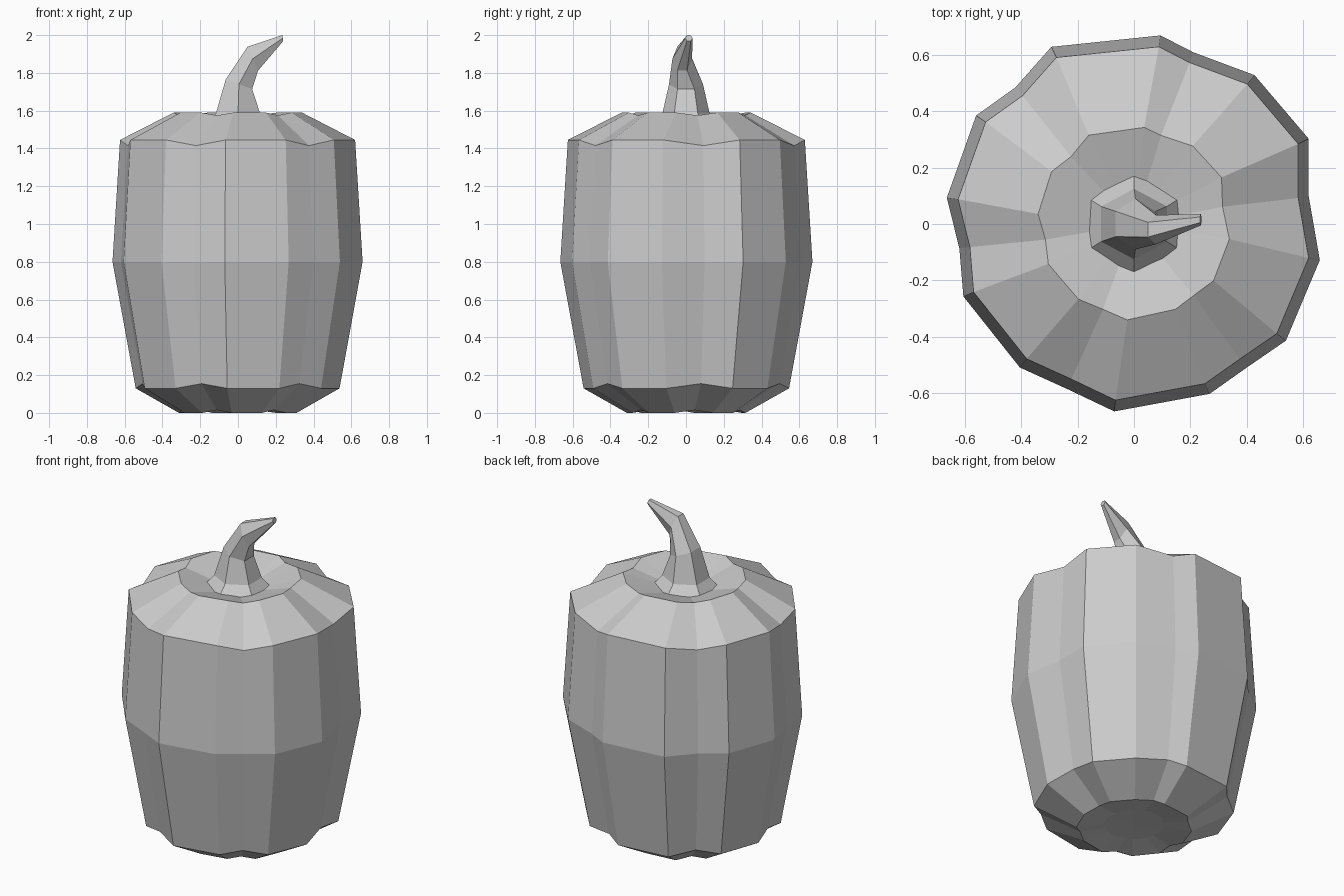
import bpy
import bmesh
from math import cos, sin, radians
from mathutils import Vector, Matrix

cube = bpy.data.objects.get("Cube")
if cube:
    bpy.data.objects.remove(cube)

grey = bpy.data.materials.new("plain grey")
grey.use_nodes = True
colour = (0.6, 0.6, 0.6, 1)
grey.diffuse_color = colour
grey.node_tree.nodes["Principled BSDF"].inputs["Base Color"].default_value = colour


def loft(name, rings, bottom_tip=None, top_tip=None):
    """Skin stacked rings of points; close each end with a fan or a flat cap."""
    bm = bmesh.new()
    loops = [[bm.verts.new(p) for p in ring] for ring in rings]
    count = len(loops[0])
    for low, high in zip(loops, loops[1:]):
        for i in range(count):
            j = (i + 1) % count
            bm.faces.new((low[i], low[j], high[j], high[i]))
    for loop, tip in ((loops[0][::-1], bottom_tip), (loops[-1], top_tip)):
        if tip is None:
            bm.faces.new(loop)
            continue
        centre = bm.verts.new(tip)
        for i in range(count):
            bm.faces.new((loop[i], loop[(i + 1) % count], centre))
    bmesh.ops.recalc_face_normals(bm, faces=bm.faces)
    mesh = bpy.data.meshes.new(name)
    bm.to_mesh(mesh)
    bm.free()
    mesh.materials.append(grey)
    obj = bpy.data.objects.new(name, mesh)
    bpy.context.collection.objects.link(obj)
    return obj


# Ribbed body: each lobe is a flat outer face followed by a valley
# (start angle, start radius, end angle, end radius, valley angle, valley radius)
lobes = [
    (26, 0.69, 51, 0.68, 71, 0.645),
    (82, 0.676, 115, 0.694, 131, 0.642),
    (145.5, 0.68, 172, 0.671, 188, 0.626),
    (203, 0.658, 231.5, 0.651, 248, 0.632),
    (264, 0.669, 294, 0.66, 308, 0.648),
    (322.5, 0.68, 349, 0.672, 369, 0.628),
]
outline = []
for a0, r0, a1, r1, av, rv in lobes:
    outline += [(a0, r0, False), (a1, r1, False), (av, rv, True)]


def body_ring(scale, z, valley_shift=0, twist=0):
    ring = []
    for angle, radius, valley in outline:
        a = radians(angle + twist)
        r = radius * scale
        ring.append((r * cos(a), r * sin(a), z + (valley_shift if valley else 0)))
    return ring


body_rings = [
    body_ring(0.25, 0.025),
    body_ring(0.47, 0, 0.015),
    body_ring(0.815, 0.13, 0.025),
    body_ring(1, 0.8),
    body_ring(0.94, 1.445, -0.03),
    body_ring(0.51, 1.59, -0.015, twist=2),
]
loft("pumpkin_body", body_rings, (0, 0, 0.03), (0, 0, 1.49))

# Bent six-sided stem with a flared foot:
# (centre, radius across the bend, radius along y, tilt towards +x)
stem_sections = [
    ((0, 0, 1.53), 0.185, 0.18, 0),
    ((0, 0, 1.585), 0.135, 0.125, 0),
    ((0.005, 0, 1.74), 0.086, 0.09, 20),
    ((0.078, -0.02, 1.875), 0.08, 0.052, 66),
    ((0.237, 0.015, 1.984), 0.018, 0.02, 80),
]
stem_rings = []
for centre, rx, ry, tilt in stem_sections:
    turn = Matrix.Rotation(radians(tilt), 3, "Y")
    stem_rings.append([
        Vector(centre) + turn @ Vector((rx * cos(radians(a)), ry * sin(radians(a)), 0))
        for a in range(30, 390, 60)
    ])
loft("stem", stem_rings)
